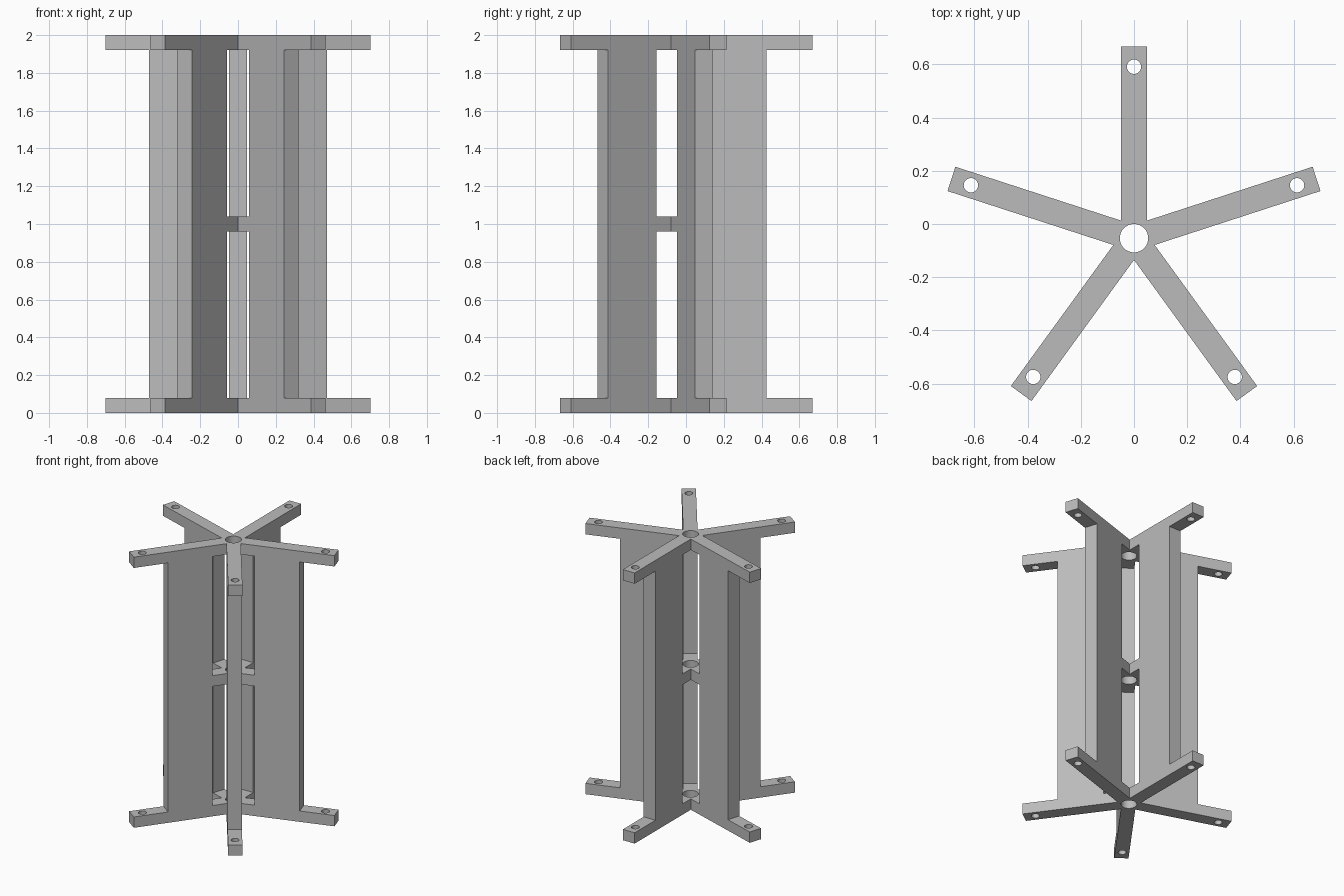
import bpy, bmesh
from math import sin, cos, pi, tau
from mathutils import Matrix, Vector

ARMS = 5
HALF = 0.048            # half width of arms and fins
REACH = 0.722           # arm length from the axis
FIN_IN, FIN_OUT = 0.163, 0.479
THICK = 0.08
HEIGHT = 2.0
AXIS = Vector((0, -0.0535, 0))

if "Cube" in bpy.data.objects:
    bpy.data.objects.remove(bpy.data.objects["Cube"], do_unlink=True)

grey = bpy.data.materials.new("plain_grey")
grey.use_nodes = True
colour = (0.5, 0.5, 0.5, 1)
grey.diffuse_color = colour
grey.node_tree.nodes["Principled BSDF"].inputs["Base Color"].default_value = colour


def spoke(k):
    """Unit direction and sideways vector of one spoke."""
    a = pi / 2 + k * tau / ARMS
    return Vector((cos(a), sin(a))), Vector((-sin(a), cos(a)))


def circle(centre, radius, n=32):
    return [centre + radius * Vector((cos(i * tau / n), sin(i * tau / n))) for i in range(n)]


def star(reach):
    """Outline of joined spokes, with the notch corner between neighbours."""
    pts = []
    for k in range(ARMS):
        d, s = spoke(k)
        a = pi / 2 + (k + 0.5) * tau / ARMS
        notch = HALF / sin(pi / ARMS)
        pts += [d * reach - s * HALF, d * reach + s * HALF, Vector((cos(a), sin(a))) * notch]
    return pts


def plate(name, loops, z):
    """Flat plate with holes, extruded from filled outlines."""
    curve = bpy.data.curves.new(name, 'CURVE')
    curve.dimensions = '2D'
    curve.fill_mode = 'BOTH'
    curve.extrude = THICK / 2
    for loop in loops:
        sp = curve.splines.new('POLY')
        sp.points.add(len(loop) - 1)
        for p, v in zip(sp.points, loop):
            p.co = (v.x, v.y, 0, 1)
        sp.use_cyclic_u = True
    helper = bpy.data.objects.new(name + "_outline", curve)
    bpy.context.collection.objects.link(helper)
    bpy.context.view_layer.update()
    mesh = bpy.data.meshes.new_from_object(
        helper.evaluated_get(bpy.context.evaluated_depsgraph_get()))
    bpy.data.objects.remove(helper, do_unlink=True)
    bm = bmesh.new()
    bm.from_mesh(mesh)
    bmesh.ops.remove_doubles(bm, verts=bm.verts, dist=1e-5)
    bmesh.ops.recalc_face_normals(bm, faces=bm.faces)
    bm.to_mesh(mesh)
    bm.free()
    return place(name, mesh, z)


def place(name, mesh, z):
    mesh.name = name
    mesh.materials.clear()
    mesh.materials.append(grey)
    ob = bpy.data.objects.new(name, mesh)
    ob.location = AXIS + Vector((0, 0, z))
    bpy.context.collection.objects.link(ob)
    bpy.ops.object.select_all(action='DESELECT')
    ob.select_set(True)
    bpy.context.view_layer.objects.active = ob
    bpy.ops.object.shade_smooth_by_angle()
    return ob


# End plates with a centre hole and a bolt hole near each tip
centre_hole = circle(Vector((0, 0)), 0.0535)
bolt_holes = [circle(spoke(k)[0] * 0.645, 0.027) for k in range(ARMS)]
for name, z in (("bottom_plate", THICK / 2), ("top_plate", HEIGHT - THICK / 2)):
    plate(name, [star(REACH), centre_hole] + bolt_holes, z)

# Short hub joining the fins halfway up
plate("middle_hub", [star(FIN_IN), centre_hole], HEIGHT / 2)

# Upright fins between the plates
for k in range(ARMS):
    mesh = bpy.data.meshes.new("fin")
    bm = bmesh.new()
    bmesh.ops.create_cube(bm, size=1, matrix=(
        Matrix.Rotation(pi / 2 + k * tau / ARMS, 4, 'Z')
        @ Matrix.Translation(((FIN_IN + FIN_OUT) / 2, 0, 0))
        @ Matrix.Diagonal((FIN_OUT - FIN_IN, 2 * HALF, HEIGHT - 2 * THICK, 1))))
    bm.to_mesh(mesh)
    bm.free()
    place(f"fin_{k + 1}", mesh, HEIGHT / 2)
